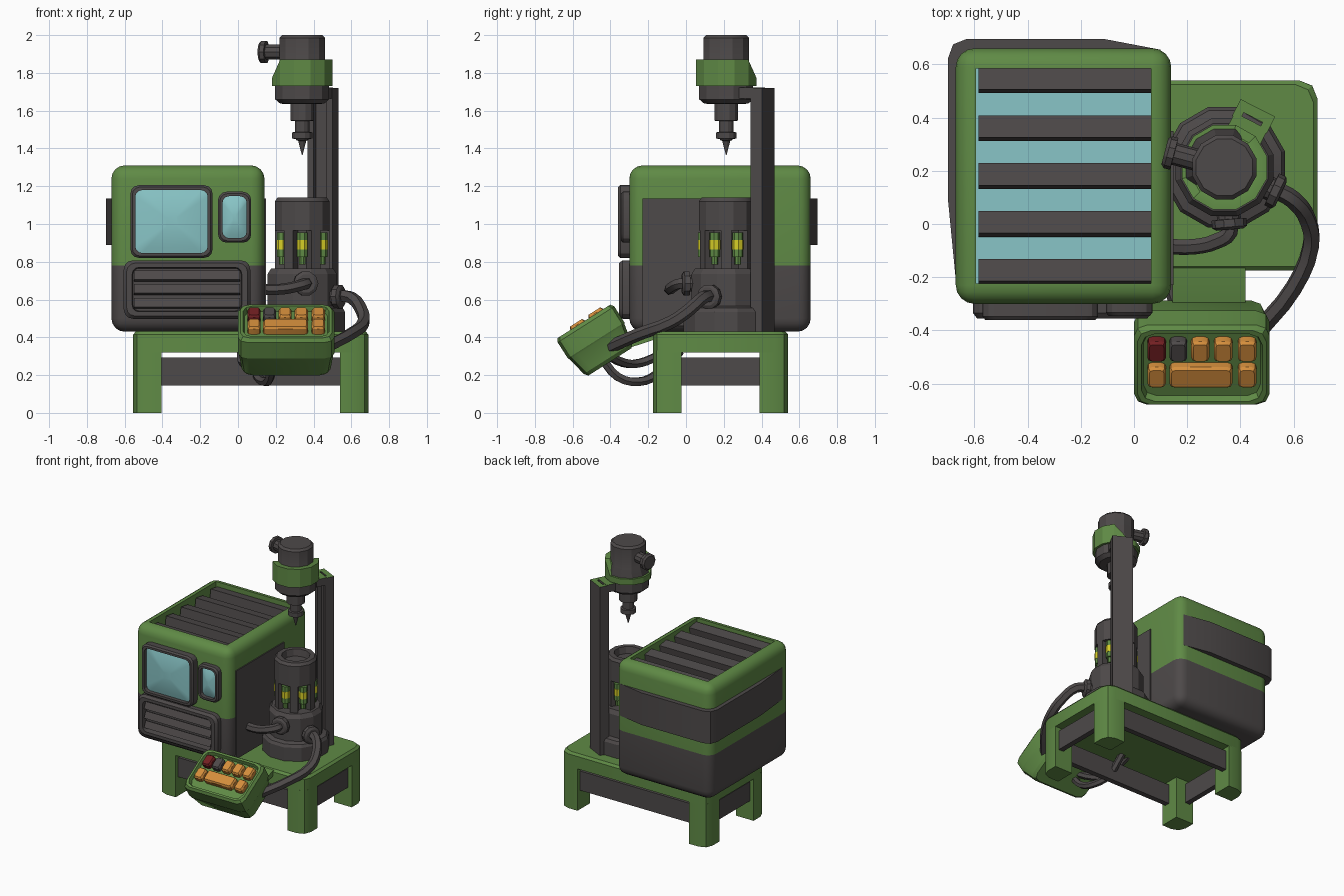
import bpy, bmesh, math
from mathutils import Vector, Matrix

if "Cube" in bpy.data.objects:
    bpy.data.objects.remove(bpy.data.objects["Cube"])

def material(name, rgb):
    m = bpy.data.materials.new(name)
    m.diffuse_color = (*rgb, 1)
    m.use_nodes = True
    m.node_tree.nodes["Principled BSDF"].inputs["Base Color"].default_value = m.diffuse_color
    return m

GREEN = material("green paint", (0.115, 0.255, 0.06))
GREY = material("dark grey", (0.075, 0.067, 0.067))
TEAL = material("teal glass", (0.25, 0.56, 0.57))
ORANGE = material("orange keys", (0.66, 0.27, 0.045))
RED = material("red key", (0.17, 0.014, 0.016))
YELLOW = material("yellow band", (0.68, 0.62, 0.02))
I = Matrix.Identity(4)

def finish(name, bm, mats, mtx=I, rule=None):
    bmesh.ops.recalc_face_normals(bm, faces=bm.faces)
    if rule:
        for f in bm.faces:
            f.material_index = rule(f)
    bm.transform(mtx)
    me = bpy.data.meshes.new(name)
    bm.to_mesh(me)
    bm.free()
    for m in mats if isinstance(mats, list) else [mats]:
        me.materials.append(m)
    ob = bpy.data.objects.new(name, me)
    bpy.context.collection.objects.link(ob)
    return ob

def loft(name, rings, mats, mtx=I, rule=None, dome_from=None):
    """Skin a list of equal-length rings and cap both ends."""
    bm = bmesh.new()
    vs = [[bm.verts.new(p) for p in r] for r in rings]
    n = len(rings[0])
    for k, (a, b) in enumerate(zip(vs, vs[1:])):
        for i in range(n):
            f = bm.faces.new((a[i], a[(i + 1) % n], b[(i + 1) % n], b[i]))
            if dome_from is not None and k >= dome_from:
                f.material_index = 1
    bm.faces.new(vs[0])
    f = bm.faces.new(vs[-1])
    if dome_from is not None:
        f.material_index = 1
    return finish(name, bm, mats, mtx, rule)

def rrect(w, h, r, z, n=3):
    pts = []
    for q, (sx, sy) in enumerate(((1, 1), (-1, 1), (-1, -1), (1, -1))):
        for k in range(n + 1):
            a = math.pi / 2 * (q + k / n)
            pts.append(Vector((sx * (w / 2 - r) + r * math.cos(a), sy * (h / 2 - r) + r * math.sin(a), z)))
    return pts

def lathe(name, profile, mats, mtx=I, n=12, rule=None):
    rings = [[Vector((r * math.cos(2 * math.pi * (i + .5) / n), r * math.sin(2 * math.pi * (i + .5) / n), z))
              for i in range(n)] for r, z in profile]
    return loft(name, rings, mats, mtx, rule)

def prism(name, pts, z0, z1, mats, mtx=I, rule=None):
    return loft(name, [[Vector((x, y, z)) for x, y in pts] for z in (z0, z1)], mats, mtx, rule)

def box(name, lo, hi, mats, mtx=I, bevel=0.0, seg=2, rule=None):
    bm = bmesh.new()
    lo, hi = Vector(lo), Vector(hi)
    bmesh.ops.create_cube(bm, size=1, matrix=Matrix.Translation((lo + hi) / 2) @ Matrix.Diagonal((*(hi - lo), 1)))
    if bevel:
        bmesh.ops.bevel(bm, geom=bm.edges[:], offset=bevel, segments=seg, profile=.5, affect='EDGES')
    return finish(name, bm, mats, mtx, rule)

def cable(name, pts, r=0.034):
    cu = bpy.data.curves.new(name, 'CURVE')
    cu.dimensions = '3D'
    cu.bevel_depth, cu.bevel_resolution, cu.use_fill_caps, cu.resolution_u = r, 1, True, 3
    sp = cu.splines.new('BEZIER')
    sp.bezier_points.add(len(pts) - 1)
    for b, p in zip(sp.bezier_points, pts):
        b.co = p
        b.handle_left_type = b.handle_right_type = 'AUTO'
    cu.materials.append(GREY)
    ob = bpy.data.objects.new(name, cu)
    bpy.context.collection.objects.link(ob)
    bpy.context.view_layer.objects.active = ob
    ob.select_set(True)
    bpy.ops.object.convert(target='MESH')
    ob.select_set(False)

T, R = Matrix.Translation, Matrix.Rotation

# Table: slab, chamfered legs, aprons
HX, HY = 0.6225, 0.3575
TC = T((0.0675, 0.1825, 0))
loft("table_top", [rrect(2 * HX - d, 2 * HY - d, .07, z, 2) for z, d in ((.32, 0), (.415, 0), (.432, .03))], GREEN, TC)
for sx in (-1, 1):
    for sy in (-1, 1):
        pts = [(.15, .15), (0, .15), (0, .07), (.02, .02), (.07, 0), (.15, 0)]
        prism("table_leg", [(sx * (HX - a), sy * (HY - b)) for a, b in pts], 0, .33, GREEN, TC)
for s in (-1, 1):
    box("long_apron", (-HX + .1, s * (HY - .05) - .02, .145), (HX - .1, s * (HY - .05) + .02, .293), GREY, TC)
    box("short_apron", (s * (HX - .05) - .02, -HY + .1, .145), (s * (HX - .05) + .02, HY - .1, .293), GREY, TC)

# Cabinet with a two-colour shell and a sunken top
bm = bmesh.new()
bmesh.ops.create_cube(bm, size=1, matrix=T((-.265, .18, .87)) @ Matrix.Diagonal((.81, .96, .88, 1)))
bmesh.ops.bevel(bm, geom=bm.edges[:], offset=.07, segments=4, profile=.5, affect='EDGES')
bmesh.ops.bisect_plane(bm, geom=bm.verts[:] + bm.edges[:] + bm.faces[:], plane_co=(0, 0, .78), plane_no=(0, 0, 1))
bm.normal_update()
top = max(bm.faces, key=lambda f: f.calc_center_median().z)
bmesh.ops.inset_individual(bm, faces=[top], thickness=.008)
bmesh.ops.inset_individual(bm, faces=[top], thickness=.001, depth=-.13)
def cabinet_rule(f):
    c = f.calc_center_median()
    if f.normal.z > .99 and 1.1 < c.z < 1.25:
        return 2
    return 0 if c.z > .78 else 1
finish("cabinet", bm, [GREEN, GREY, TEAL], rule=cabinet_rule)
for y in (.54, .36, .18, .0, -.18):
    box("top_slat", (-.325, -.042, -.045), (.325, .042, .045), GREY, T((-.26, y, 1.235)) @ R(math.radians(-9), 4, 'X'))
box("side_panel", (.13, -.23, .46), (.148, .35, 1.135), GREY)
prism("wrap_band", [(.1, .655), (-.11, .695), (-.63, .695), (-.68, .675), (-.70, .62), (-.70, .1),
                    (-.667, -.24), (-.64, -.24), (-.64, .63), (.1, .63)], .89, 1.135, GREY)

# Screens and front vent (local z points to the front)
def face_on(x, z):
    return T((x, -.295, z)) @ R(math.pi / 2, 4, 'X')

def screen(name, x, z, w, h, b, depth):
    iw, ih = w - 2 * b, h - 2 * b
    rings = [rrect(w, h, .045, 0), rrect(w, h, .045, depth - .012), rrect(w - .02, h - .02, .04, depth),
             rrect(iw, ih, .035, depth), rrect(iw, ih, .035, depth - .03)]
    for k in range(1, 6):
        rings.append(rrect(iw * (1 - k / 6), ih * (1 - k / 6), .035 * (1 - k / 6), depth - .03 + .026 * (1 - (1 - k / 6) ** 2)))
    loft(name, rings, [GREY, TEAL], face_on(x, z), dome_from=4)
screen("main_screen", -.352, 1.013, .435, .385, .026, .065)
screen("small_screen", -.018, 1.036, .176, .27, .024, .05)
loft("front_vent_frame", [rrect(.67, .31, .05, 0), rrect(.67, .31, .05, .04), rrect(.64, .28, .045, .06),
                          rrect(.58, .235, .035, .06), rrect(.57, .225, .03, .02)], GREY, face_on(-.27, .653))
for z in (.725, .653, .58):
    box("front_vent_slat", (-.28, -.026, -.012), (.28, .026, .012), GREY,
        face_on(-.27, z) @ T((0, 0, .035)) @ R(math.radians(-25), 4, 'X'))

# Drill column, grey with green top
C = T((.34, .213, 0))
COL = T((.45, .405, 0)) @ R(math.radians(-27), 4, 'Z')
def up_rule(f):
    return 1 if f.normal.z > .9 else 0
prism("column", [(-.073, -.035), (-.04, -.035), (-.04, -.005), (.04, -.005), (.04, -.035), (.073, -.035),
                 (.073, .035), (-.073, .035)], .42, 1.72, [GREY, GREEN], COL, up_rule)
box("head_bracket", (-.07, -.13, 1.665), (.07, -.02, 1.722), [GREY, GREEN], COL, rule=up_rule)

# Drill head
lathe("drill_head", [(.002, 1.365), (.022, 1.44), (.035, 1.445), (.035, 1.45), (.055, 1.452), (.055, 1.485),
                     (.04, 1.487), (.04, 1.545), (.065, 1.547), (.065, 1.635), (.12, 1.637), (.148, 1.66),
                     (.148, 1.74), (.15, 1.78), (.125, 1.84), (.125, 1.985), (.11, 2.0)], GREY, C)
collar = lathe("head_collar", [(.148, 1.73), (.165, 1.73), (.165, 1.87), (.13, 1.87)], GREEN, C)
for v in collar.data.vertices:
    if v.co.z > 1.8 and (v.co.x - .34) - (v.co.y - .213) < -.06:
        v.co.z = 1.775
lathe("head_knob", [(.042, .1), (.042, .195), (.062, .196), (.062, .22), (.05, .232)], GREY,
      C @ T((0, 0, 1.91)) @ R(math.radians(165), 4, 'Z') @ R(math.pi / 2, 4, 'Y'), 10)

# Lower unit: drum, core, pillars, tubes, cap with hollow top
lathe("drum_base", [(.235, .42), (.235, .535), (.222, .555), (.19, .565), (.19, .735), (.17, .765)], GREY, C)
lathe("drum_core", [(.095, .75), (.095, 1.0)], GREY, C)
lathe("drum_cap", [(.15, .965), (.15, 1.12), (.135, 1.14), (.1, 1.14), (.09, 1.09)], GREY, C)
def tube_rule(f):
    return 1 if .865 < f.calc_center_median().z < .915 else 0
for k in range(6):
    spin = C @ R(math.radians(60 * k), 4, 'Z')
    box("drum_pillar", (.08, -.027, .755), (.145, .027, .975), GREY, spin)
    lathe("tube", [(.018, .785), (.018, .825), (.029, .826), (.029, .865), (.031, .8651), (.031, .9149),
                   (.029, .915), (.029, .955)], [GREEN, YELLOW], spin @ R(math.radians(30), 4, 'Z') @ T((.122, 0, 0)), 8, tube_rule)
for ang, z in ((-25, .615), (-85, .685)):
    lathe("cable_port", [(.045, .13), (.045, .195), (.066, .196), (.066, .225), (.05, .235)], GREY,
          C @ T((0, 0, z)) @ R(math.radians(ang), 4, 'Z') @ R(math.pi / 2, 4, 'Y'), 10)

# Cables
cable("side_cable", [(.53, .13, .62), (.60, .09, .61), (.655, .01, .54), (.665, -.08, .48), (.60, -.24, .42), (.47, -.40, .35)])
cable("cabinet_cable", [(.355, .03, .685), (.36, -.03, .685), (.31, -.065, .67), (.23, -.085, .655), (.12, -.085, .655)], .03)
cable("under_cable_a", [(.18, -.44, .28), (.17, -.36, .19), (.14, -.25, .165), (.10, -.16, .2), (.08, -.03, .33)], .025)
cable("under_cable_b", [(.2, -.42, .31), (.11, -.33, .265), (.03, -.24, .265), (.02, -.15, .30), (.02, -.04, .34)], .025)

# Sloping control panel with bracket and keys
prism("panel_bracket", [(-.14, .425), (-.175, .425), (-.36, .365), (-.36, .325), (-.175, .385), (-.14, .385)], .145, .42, GREEN,
      Matrix(((0, 0, 1, 0), (1, 0, 0, 0), (0, 1, 0, 0), (0, 0, 0, 1))))
P = T((.255, -.54, .485)) @ R(math.radians(32.4), 4, 'X')
loft("control_panel", [rrect(w, h, .05, z, 2) for w, h, z in (
    (.44, .27, -.255), (.47, .30, -.235), (.50, .345, -.13), (.51, .355, -.12), (.51, .355, -.02), (.485, .33, 0),
    (.455, .30, 0), (.44, .285, -.028))], GREEN, P)
top_row = [(.05, .12, RED), (.133, .2, GREY), (.215, .283, ORANGE), (.3, .37, ORANGE), (.39, .46, ORANGE)]
low_row = [(.05, .12, ORANGE), (.133, .37, ORANGE), (.39, .46, ORANGE)]
for row, v in ((top_row, .075), (low_row, -.04)):
    for x0, x1, m in row:
        w = x1 - x0
        loft("key", [rrect(w, .09, .018, -.04, 2), rrect(w, .09, .018, .004, 2), rrect(w - .016, .074, .012, .016, 2)],
             m, P @ T(((x0 + x1) / 2 - .255, v, 0)))

# Smooth only the gently rounded faces
for ob in bpy.context.scene.objects:
    ob.select_set(ob.type == 'MESH')
    bpy.context.view_layer.objects.active = ob
bpy.ops.object.shade_smooth_by_angle(angle=math.radians(25))
